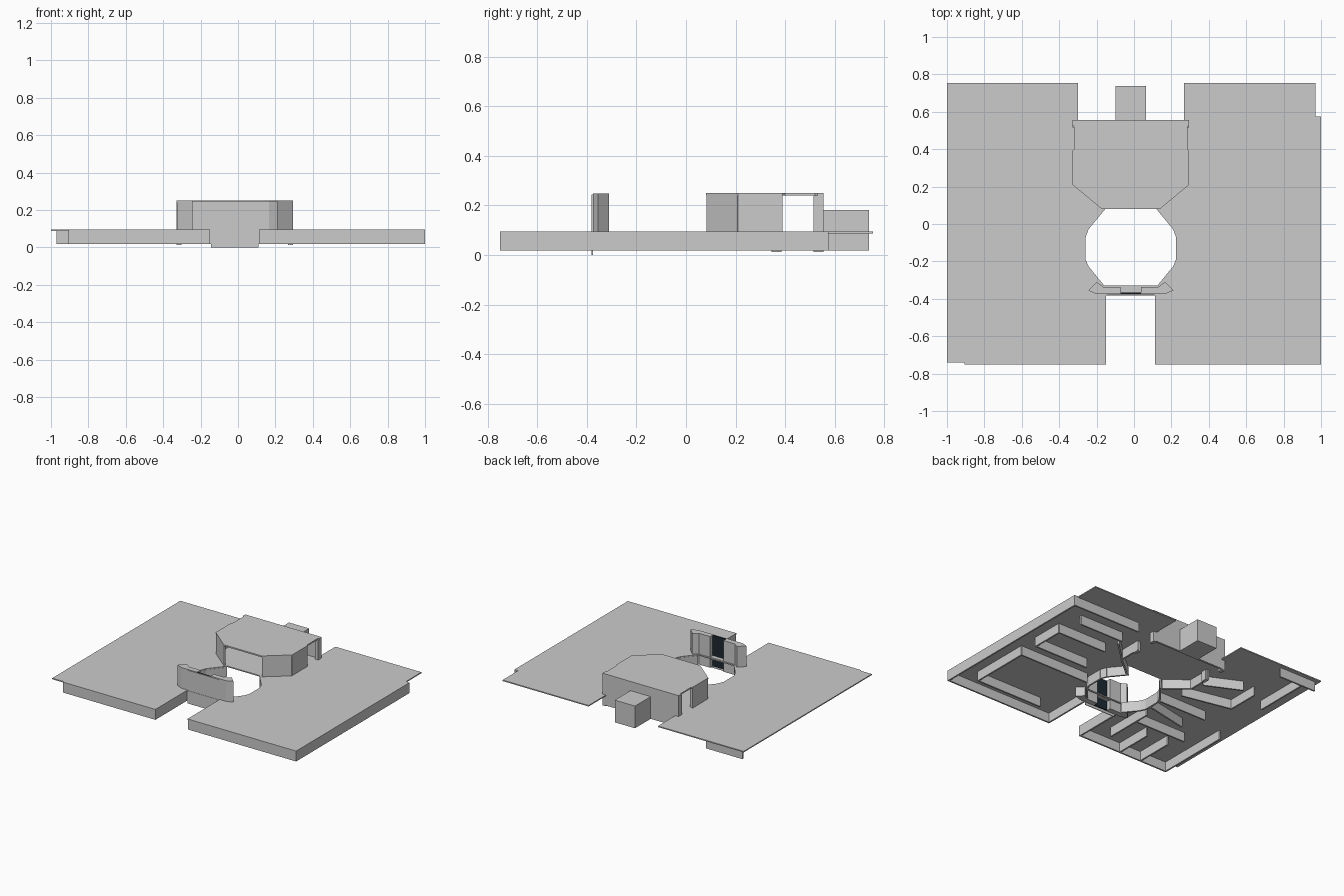
import bpy, bmesh, math
from mathutils import Vector


def prism(name, pts, z0, z1):
    """Extrude a plan outline between two heights."""
    bm = bmesh.new()
    face = bm.faces.new([bm.verts.new((x, y, z0)) for x, y in pts])
    top = bmesh.ops.extrude_face_region(bm, geom=[face])
    verts = [g for g in top["geom"] if isinstance(g, bmesh.types.BMVert)]
    bmesh.ops.translate(bm, verts=verts, vec=(0, 0, z1 - z0))
    bmesh.ops.recalc_face_normals(bm, faces=bm.faces[:])
    me = bpy.data.meshes.new(name)
    bm.to_mesh(me)
    bm.free()
    ob = bpy.data.objects.new(name, me)
    bpy.context.collection.objects.link(ob)
    return ob


def box(name, x0, x1, y0, y1, z0, z1):
    return prism(name, [(x0, y0), (x1, y0), (x1, y1), (x0, y1)], z0, z1)


def wall(name, a, b, z0, z1, t=0.012):
    """Straight wall centred on the line from a to b."""
    a, b = Vector(a), Vector(b)
    d = (b - a).normalized()
    n = Vector((-d.y, d.x)) * t / 2
    return prism(name, [a - n, b - n, b + n, a + n], z0, z1)


LOW, EAVE, ROOF, TOP = 0.018, 0.087, 0.095, 0.25
CX = -0.017  # centre line of the courtyard

# Flat main roof with front and back notches and a courtyard hole
roof = prism("main_roof", [
    (-0.905, -0.75), (-0.15, -0.75), (-0.15, -0.383), (0.112, -0.383),
    (0.112, -0.75), (1, -0.75), (1, 0.575), (0.97, 0.575), (0.97, 0.755),
    (0.267, 0.755), (0.267, 0.555), (-0.3, 0.555), (-0.3, 0.755),
    (-1, 0.755), (-1, -0.74), (-0.905, -0.74)], EAVE, ROOF)
half = [(0.13, 0.09), (0.225, -0.025), (0.242, -0.07),
        (0.242, -0.19), (0.225, -0.23), (0.145, -0.328)]
court = [(CX + x, y) for x, y in half] + [(CX - x, y) for x, y in reversed(half)]
cutter = prism("courtyard_cutter", court, -0.1, 0.2)
cutter.hide_render = True
cutter.hide_viewport = True
mod = roof.modifiers.new("courtyard", "BOOLEAN")
mod.object = cutter
mod.solver = "EXACT"

# Courtyard rim walls below the roof
for s in (-1, 1):
    for i in range(len(half) - 1):
        p, q = half[i], half[i + 1]
        wall("courtyard_wall", (CX + s * (p[0] + .006), p[1]),
             (CX + s * (q[0] + .006), q[1]), LOW, EAVE)

# Outer and inner ground floor walls
segments = [
    # right wing
    (0.994, -0.75, 0.994, 0.575), (0.115, -0.744, 1.0, -0.744),
    (0.118, -0.744, 0.118, -0.38), (0.44, 0.569, 1.0, 0.569),
    (0.27, -0.17, 0.84, -0.17), (0.84, -0.17, 0.84, -0.62),
    (0.30, -0.62, 0.84, -0.62), (0.44, 0.22, 0.84, 0.22),
    (0.84, 0.22, 0.84, -0.02), (0.40, -0.02, 0.84, -0.02),
    (0.44, 0.40, 0.80, 0.40), (0.29, 0.22, 0.44, 0.36),
    # left wing
    (-0.905, -0.744, -0.15, -0.744), (-0.156, -0.744, -0.156, -0.38),
    (-0.90, -0.744, -0.90, -0.18), (-0.32, -0.62, -0.32, -0.25),
    (-0.50, -0.744, -0.50, -0.46), (-0.68, -0.744, -0.68, -0.46),
    (-0.32, -0.36, -0.74, -0.36), (-0.27, -0.05, -0.66, -0.05),
    (-0.27, -0.15, -0.60, -0.22), (-0.33, 0.10, -0.70, 0.18),
    (-0.70, 0.18, -0.70, 0.42), (-0.35, 0.30, -0.60, 0.42),
    (-0.67, 0.72, -0.97, 0.72), (-0.86, 0.30, -0.86, 0.72)]
for x0, y0, x1, y1 in segments:
    wall("ground_wall", (x0, y0), (x1, y1), LOW, EAVE)

# Raised hall: roof slab over walls, open at the sides and front
side = [(0.312, 0.555), (0.312, 0.53), (0.303, 0.52), (0.303, 0.4),
        (0.312, 0.39), (0.312, 0.21), (0.155, 0.08)]
prism("hall_roof", [(CX + x, y) for x, y in side]
      + [(CX - x, y) for x, y in reversed(side)], 0.24, TOP)
box("hall_back_wall", CX - 0.31, CX + 0.31, 0.54, 0.555, LOW, 0.24)
for s in (-1, 1):
    wall("hall_side_wall", (CX + s * .304, .21), (CX + s * .304, .39), LOW, 0.24)
    wall("hall_angled_wall", (CX + s * .306, .213), (CX + s * .153, .087), LOW, 0.24)
    for y0, y1 in ((0.345, 0.385), (0.515, 0.555)):
        x = sorted((CX + s * 0.285, CX + s * 0.311))
        box("hall_pillar", x[0], x[1], y0, y1, 0.012, 0.24)

# Rear block
box("rear_block", -0.1, 0.065, 0.555, 0.738, LOW, 0.182)

# Entrance gate: two folded wings, front panel and dark glazing
for s in (-1, 1):
    prism("gate_wing", [(CX + s * x, y) for x, y in (
        (0.055, -0.375), (0.182, -0.375), (0.228, -0.355), (0.183, -0.31),
        (0.147, -0.336), (0.055, -0.336))], LOW, 0.248)
box("gate_front_panel", -0.145, 0.11, -0.381, -0.376, 0, 0.245)
glass = bpy.data.materials.new("dark_glass")
glass.diffuse_color = (0.012, 0.022, 0.032, 1)
for z0, z1 in ((LOW, 0.085), (0.097, 0.245)):
    pane = box("gate_glass", CX - 0.055, CX + 0.055, -0.374, -0.366, z0, z1)
    pane.data.materials.append(glass)
box("gate_crossbar", CX - 0.055, CX + 0.055, -0.376, -0.336, 0.085, 0.097)
